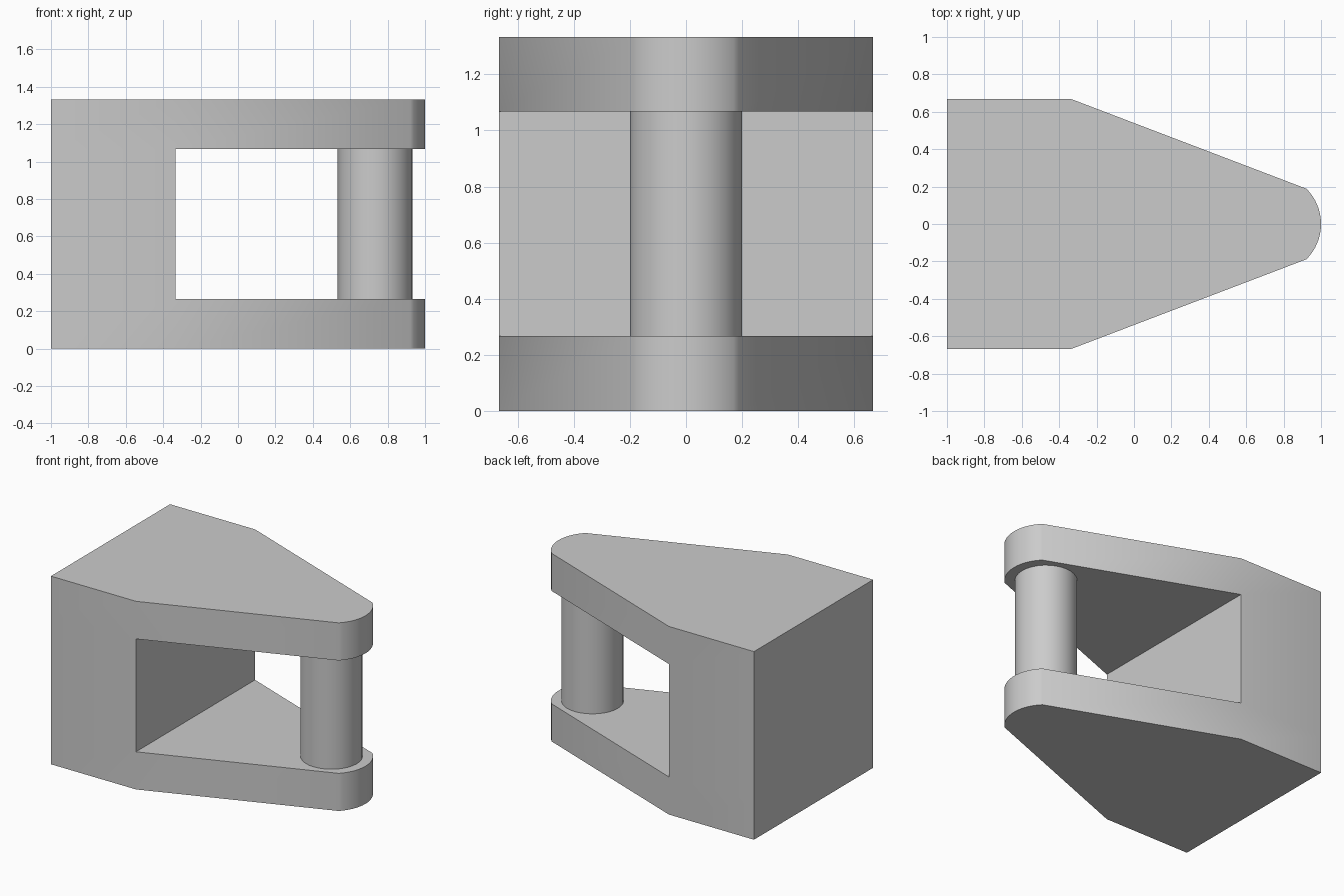
import bpy, bmesh
from math import cos, sin, radians

cube = bpy.data.objects.get("Cube")
if cube:
    bpy.data.objects.remove(cube, do_unlink=True)

BACK, SHOULDER, HALF_WIDTH = -1.0, -0.333, 0.667
PIN_X, PIN_RADIUS, NOSE_RADIUS = 0.7333, 0.2, 0.2667
LEVELS = (0, 0.2667, 1.0667, 1.3333)

grey = bpy.data.materials.new("plain grey")
grey.use_nodes = True
grey.diffuse_color = (0.6, 0.6, 0.6, 1)
grey.node_tree.nodes["Principled BSDF"].inputs["Base Color"].default_value = grey.diffuse_color


def finish(bm, name):
    bmesh.ops.recalc_face_normals(bm, faces=bm.faces)
    mesh = bpy.data.meshes.new(name)
    bm.to_mesh(mesh)
    bm.free()
    mesh.materials.append(grey)
    obj = bpy.data.objects.new(name, mesh)
    bpy.context.collection.objects.link(obj)
    bpy.ops.object.select_all(action="DESELECT")
    obj.select_set(True)
    bpy.context.view_layer.objects.active = obj
    bpy.ops.object.shade_smooth_by_angle(angle=radians(30))
    return obj


# Plan outline: shoulder, rounded nose, shoulder, then the square back
STEPS = 16
nose = [(PIN_X + NOSE_RADIUS * cos(a), NOSE_RADIUS * sin(a))
        for a in (radians(-45 + 90 * i / STEPS) for i in range(STEPS + 1))]
arm = [(SHOULDER, -HALF_WIDTH)] + nose + [(SHOULDER, HALF_WIDTH)]
outline = arm + [(BACK, HALF_WIDTH), (BACK, -HALF_WIDTH)]

# Fork body: a solid block with two tapered arms
bm = bmesh.new()
rings = [[bm.verts.new((x, y, z)) for x, y in outline] for z in LEVELS]
count, last = len(outline), len(arm) - 1
bm.faces.new(rings[0])
bm.faces.new(rings[-1])
for level, (low, high) in enumerate(zip(rings, rings[1:])):
    for i in range(count):
        j = (i + 1) % count
        if level != 1 or i >= last:          # leave the slot open between arms
            bm.faces.new((low[i], low[j], high[j], high[i]))
for ring in rings[1:3]:                      # inner faces of the arms
    bm.faces.new(ring[:last + 1])
bm.faces.new((rings[1][0], rings[1][last], rings[2][last], rings[2][0]))
# merge the stacked wall strips into whole faces
bmesh.ops.dissolve_limit(bm, angle_limit=radians(1), verts=bm.verts, edges=bm.edges)
finish(bm, "fork_body")

# Pin between the arms
bm = bmesh.new()
bmesh.ops.create_cone(bm, cap_ends=True, segments=32, radius1=PIN_RADIUS,
                      radius2=PIN_RADIUS, depth=LEVELS[2] - LEVELS[1])
pin = finish(bm, "pin")
pin.location = (PIN_X, 0, (LEVELS[1] + LEVELS[2]) / 2)
